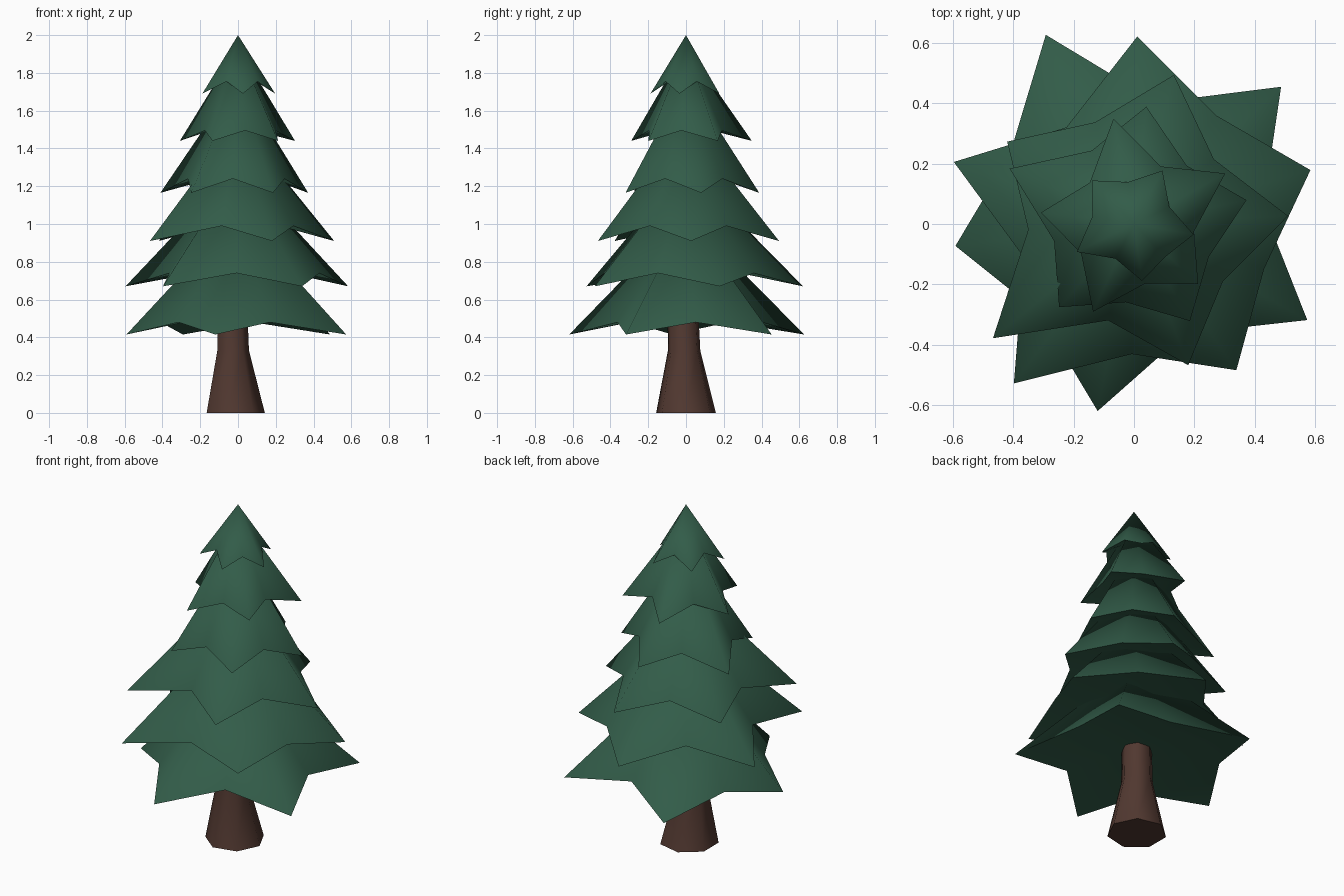
import bpy
import bmesh
from math import cos, sin, radians, tau

cube = bpy.data.objects.get("Cube")
if cube:
    bpy.data.objects.remove(cube, do_unlink=True)


def make_material(name, color):
    mat = bpy.data.materials.new(name)
    mat.use_nodes = True
    mat.diffuse_color = color
    mat.node_tree.nodes["Principled BSDF"].inputs["Base Color"].default_value = color
    return mat


def finish(bm, name, material):
    """Turn the bmesh into a smooth-shaded, single-colour object."""
    bmesh.ops.recalc_face_normals(bm, faces=bm.faces[:])
    for face in bm.faces:
        face.smooth = True
    mesh = bpy.data.meshes.new(name)
    bm.to_mesh(mesh)
    bm.free()
    mesh.materials.append(material)
    obj = bpy.data.objects.new(name, mesh)
    bpy.context.collection.objects.link(obj)
    return obj


def make_tier(name, turn, tip_z, valley_z, apex_z, tips, valleys, material):
    """Five-pointed star cone with a shallow hollow underside."""
    bm = bmesh.new()
    rim = []
    for i, (tip, valley) in enumerate(zip(tips, valleys)):
        for radius, z, step in ((tip, tip_z, 0), (valley, valley_z, 36)):
            angle = radians(turn + i * 72 + step)
            rim.append(bm.verts.new((radius * cos(angle), radius * sin(angle), z)))
    apex = bm.verts.new((0, 0, apex_z))
    hollow = bm.verts.new((0, 0, valley_z + 0.06))
    for a, b in zip(rim, rim[1:] + rim[:1]):
        bm.faces.new((a, b, apex))
        bm.faces.new((b, a, hollow))
        bm.edges.get((a, b)).smooth = False
    return finish(bm, name, material)


def make_trunk(name, rings, sides, material):
    """Loft of polygon rings given as (x, y, z, radius)."""
    bm = bmesh.new()
    loops = []
    for x, y, z, radius in rings:
        loops.append([bm.verts.new((x + radius * cos(tau * k / sides),
                                    y + radius * sin(tau * k / sides), z))
                      for k in range(sides)])
    for low, high in zip(loops, loops[1:]):
        for k in range(sides):
            n = (k + 1) % sides
            bm.faces.new((low[k], low[n], high[n], high[k]))
    for cap in (loops[0], loops[-1]):
        for edge in bm.faces.new(cap).edges:
            edge.smooth = False
    return finish(bm, name, material)


needles = make_material("needle green", (0.032, 0.107, 0.066, 1))
bark = make_material("bark brown", (0.083, 0.040, 0.030, 1))

# Trunk with flared foot
make_trunk("trunk", [(-0.02, 0, 0, 0.162), (-0.03, -0.01, 0.33, 0.088),
                     (-0.035, -0.018, 0.6, 0.082)], 7, bark)

# Branch tiers, bottom to top:
# turn, tip height, valley height, apex height, tip radii, valley radii
tiers = {
    "bottom_branches": (43, 0.415, 0.48, 1.05,
                        (0.665, 0.69, 0.595, 0.63, 0.655),
                        (0.41, 0.47, 0.43, 0.40, 0.43)),
    "lower_branches": (17, 0.67, 0.74, 1.3,
                       (0.61, 0.62, 0.63, 0.66, 0.59),
                       (0.45, 0.39, 0.38, 0.43, 0.455)),
    "lower_middle_branches": (3, 0.91, 0.99, 1.54,
                              (0.51, 0.51, 0.5, 0.6, 0.5),
                              (0.34, 0.36, 0.35, 0.33, 0.35)),
    "upper_middle_branches": (12, 1.165, 1.24, 1.77,
                              (0.38, 0.39, 0.45, 0.37, 0.37),
                              (0.26, 0.28, 0.27, 0.26, 0.27)),
    "upper_branches": (29, 1.44, 1.495, 1.94,
                       (0.345, 0.355, 0.31, 0.32, 0.29),
                       (0.21, 0.2, 0.2, 0.2, 0.2)),
    "top_branches": (62, 1.69, 1.755, 2,
                     (0.2, 0.2, 0.21, 0.19, 0.2),
                     (0.14, 0.14, 0.13, 0.15, 0.13)),
}
for name, spec in tiers.items():
    make_tier(name, *spec, needles)
